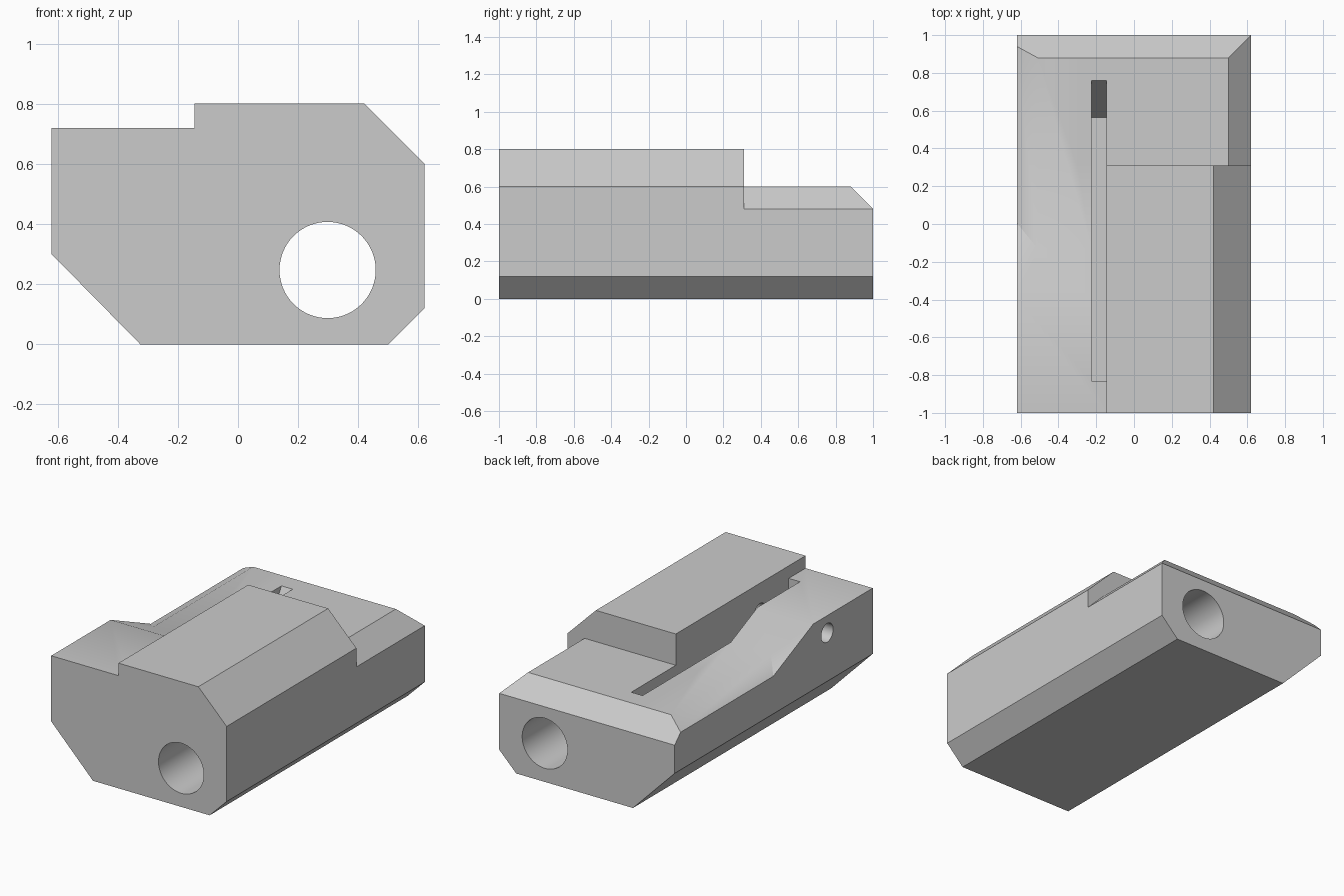
import bpy
import bmesh
import math
from mathutils import Matrix, Vector

cube = bpy.data.objects.get("Cube")
if cube:
    bpy.data.objects.remove(cube, do_unlink=True)

grey = bpy.data.materials.new("plain grey")
grey.use_nodes = True
grey.diffuse_color = (0.6, 0.6, 0.6, 1)
grey.node_tree.nodes["Principled BSDF"].inputs["Base Color"].default_value = (0.6, 0.6, 0.6, 1)


def to_object(name, bm):
    bmesh.ops.recalc_face_normals(bm, faces=bm.faces[:])
    mesh = bpy.data.meshes.new(name)
    bm.to_mesh(mesh)
    bm.free()
    mesh.materials.append(grey)
    obj = bpy.data.objects.new(name, mesh)
    bpy.context.collection.objects.link(obj)
    return obj


def prism(name, profile, place_start, place_end):
    """Join two placed copies of a profile into a closed solid."""
    bm = bmesh.new()
    a = [bm.verts.new(place_start(u, v)) for u, v in profile]
    b = [bm.verts.new(place_end(u, v)) for u, v in profile]
    bm.faces.new(a)
    bm.faces.new(b[::-1])
    for i in range(len(a)):
        j = (i + 1) % len(a)
        bm.faces.new((a[i], b[i], b[j], a[j]))
    return to_object(name, bm)


def along_y(name, profile, start, end):
    return prism(name, profile, lambda x, z: (x, start, z), lambda x, z: (x, end, z))


def along_x(name, profile, start, end):
    return prism(name, profile, lambda y, z: (start, y, z), lambda y, z: (end, y, z))


def cylinder(name, radius, start, end, sides):
    start, end = Vector(start), Vector(end)
    axis = end - start
    turn = axis.to_track_quat('Z', 'Y').to_matrix().to_4x4()
    bm = bmesh.new()
    bmesh.ops.create_cone(bm, cap_ends=True, segments=sides, radius1=radius, radius2=radius,
                          depth=axis.length,
                          matrix=Matrix.Translation((start + end) / 2) @ turn)
    return to_object(name, bm)


# Main block: one cross-section run from front to back
step_x = -0.145
deck = 0.6
body = along_y("body_block", [
    (-0.62, 0.72), (step_x, 0.72), (step_x, 0.8), (0.42, 0.8), (0.62, 0.6),
    (0.62, 0.12), (0.5, 0), (-0.325, 0), (-0.62, 0.3)], -1, 1)


# Left recess: ramp down to the deck, with a shallow outer chamfer
def ramp_y(z):
    return -0.4 + (0.72 - z) * 2.25


chamfer_slope = 0.06 / 0.11
recess = prism("left_recess_cutter", [
    (-0.8, deck - 0.29 * chamfer_slope), (-0.51, deck), (step_x, deck), (step_x, 1.0), (-0.8, 1.0)],
    lambda x, z: (x, ramp_y(z), z), lambda x, z: (x, 1.5, z))

cutters = [
    recess,
    # Lowered rear deck with its chamfered right edge
    along_y("rear_deck_cutter", [(-0.3, deck), (0.5, deck), (0.8, 0.3), (0.8, 1), (-0.3, 1)], 0.31, 1.5),
    # Chamfer across the back
    along_x("back_chamfer_cutter", [(0.78, 0.7), (1.2, 0.28), (1.2, 0.7)], -1, 1),
    # Long slot with a sloping rear end
    along_x("slot_cutter", [(-0.83, 0.26), (0.565, 0.26), (0.76, deck), (0.76, 1), (-0.83, 1)],
            -0.225, step_x),
    # Through bore and side pin hole
    cylinder("bore_cutter", 0.16, (0.298, -1.5, 0.247), (0.298, 1.5, 0.247), 64),
    cylinder("pin_hole_cutter", 0.06, (-1, -0.54, 0.61), (-0.05, -0.54, 0.61), 32),
]

for cutter in cutters:
    cutter.hide_render = True
    cut = body.modifiers.new(cutter.name, 'BOOLEAN')
    cut.operation = 'DIFFERENCE'
    cut.solver = 'EXACT'
    cut.object = cutter

# Apply the cuts and discard the cutters
bpy.context.view_layer.update()
result = bpy.data.meshes.new_from_object(body.evaluated_get(bpy.context.evaluated_depsgraph_get()))
body.modifiers.clear()
body.data = result
for cutter in cutters:
    bpy.data.objects.remove(cutter, do_unlink=True)

bpy.ops.object.select_all(action='DESELECT')
body.select_set(True)
bpy.context.view_layer.objects.active = body
bpy.ops.object.shade_smooth_by_angle(angle=math.radians(30))
